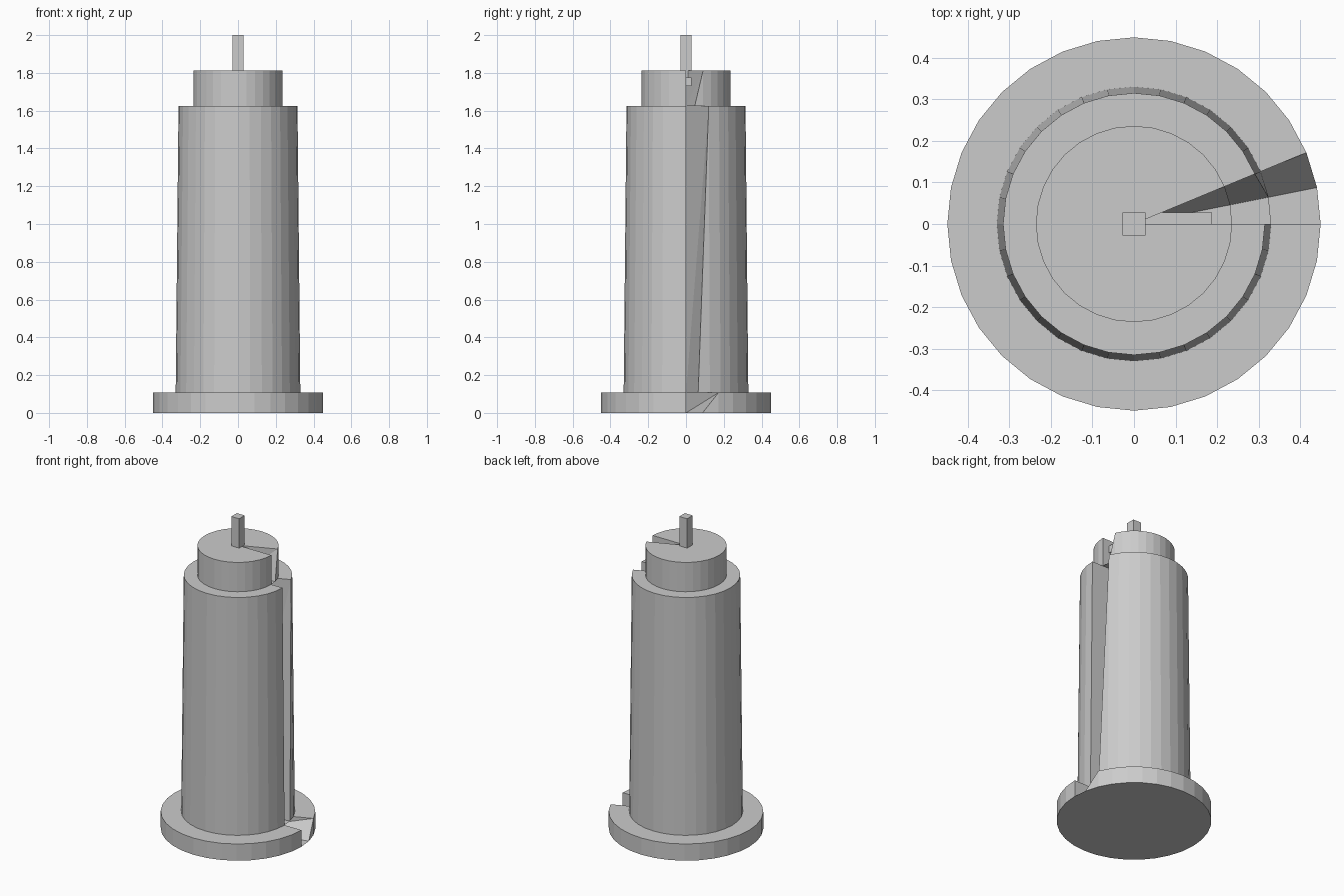
import bpy, bmesh, math

if "Cube" in bpy.data.objects:
    bpy.data.objects.remove(bpy.data.objects["Cube"])

SIDES = 32


def split_drum(name, r_bottom, r_top, z0, z1):
    """Low-poly drum with a radial slit: one step wide below, two steps above."""
    bm = bmesh.new()

    def ring(r, z):
        pts = []
        for i in range(SIDES):
            a = math.tau * i / SIDES
            pts.append(bm.verts.new((r * math.cos(a), r * math.sin(a), z)))
        return pts

    low, high = ring(r_bottom, z0), ring(r_top, z1)
    c0, c1 = bm.verts.new((0, 0, z0)), bm.verts.new((0, 0, z1))
    # floor: the slit's sector stays, plus the remaining disc
    bm.faces.new((c0, low[1], low[0]))
    bm.faces.new([c0, low[0]] + low[:0:-1])
    # top with the slit open
    bm.faces.new([c1] + high[2:] + [high[0]])
    # outer wall, starting with the slanted slit edge
    bm.faces.new((low[1], low[2], high[2]))
    for i in range(2, SIDES):
        j = (i + 1) % SIDES
        bm.faces.new((low[i], low[j], high[j], high[i]))
    # the two slit walls: upright and twisted
    bm.faces.new((c0, c1, high[0], low[0]))
    bm.faces.new((c0, low[1], high[2]))
    bm.faces.new((c0, high[2], c1))
    bm.verts.remove(high[1])

    mesh = bpy.data.meshes.new(name)
    bm.to_mesh(mesh)
    bm.free()
    bpy.context.collection.objects.link(bpy.data.objects.new(name, mesh))


def box(name, size, z0, z1):
    bpy.ops.mesh.primitive_cube_add(size=1, location=(0, 0, (z0 + z1) / 2))
    ob = bpy.context.object
    ob.name = name
    ob.scale = (size[0], size[1], z1 - z0)


# Stacked drums
split_drum("base_flange", 0.449, 0.449, 0.0, 0.107)
split_drum("body", 0.33, 0.315, 0.107, 1.624)
split_drum("cap", 0.236, 0.236, 1.624, 1.812)

# Square pin and the cross bar inside the cap
box("top_pin", (0.056, 0.056), 1.73, 2.0)
box("cross_bar", (0.376, 0.056), 1.73, 1.776)
